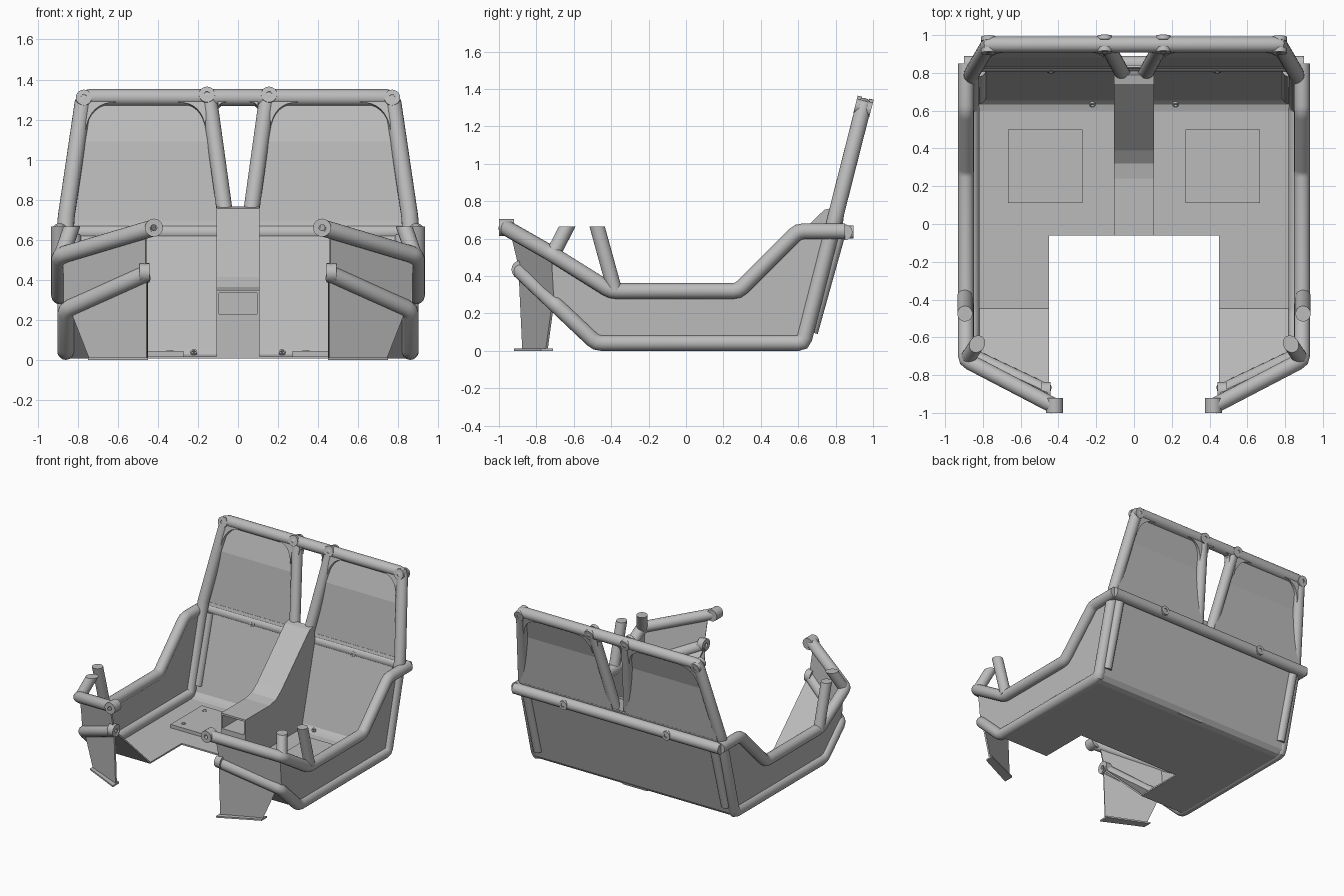
import bpy
import bmesh
import math
from mathutils import Matrix, Vector

cube = bpy.data.objects.get("Cube")
if cube:
    bpy.data.objects.remove(cube, do_unlink=True)

GREY = (0.5, 0.5, 0.5, 1)
metal = bpy.data.materials.new("grey_metal")
metal.use_nodes = True
metal.diffuse_color = GREY
metal.node_tree.nodes["Principled BSDF"].inputs["Base Color"].default_value = GREY
R = 0.042
round_parts = []


def make(name, bm, mirror=False, thick=0):
    bmesh.ops.recalc_face_normals(bm, faces=bm.faces)
    mesh = bpy.data.meshes.new(name)
    bm.to_mesh(mesh)
    bm.free()
    mesh.materials.append(metal)
    obj = bpy.data.objects.new(name, mesh)
    bpy.context.collection.objects.link(obj)
    if thick:
        mod = obj.modifiers.new("Thickness", 'SOLIDIFY')
        mod.thickness = thick
        mod.offset = 0
    if mirror:
        obj.modifiers.new("Mirror", 'MIRROR').use_mirror_merge = False
    return obj


def soften(points, cut):
    """Replace each bend by a short three-point bend."""
    out = [points[0]]
    for a, b, c in zip(points, points[1:], points[2:]):
        p = b + (a - b).normalized() * cut
        q = b + (c - b).normalized() * cut
        out += [p, (p + q) / 4 + b / 2, q]
    return out + [points[-1]]


def tube(name, path, radius=R, mirror=True, cut=0.03, end_normal=None, sides=20):
    """Mitred round tube swept along a path."""
    pts = soften([Vector(p) for p in path], cut)
    dirs = [(b - a).normalized() for a, b in zip(pts, pts[1:])]
    side = dirs[0].orthogonal().normalized()
    up = dirs[0].cross(side)
    angles = [math.tau * i / sides for i in range(sides)]
    ring = [pts[0] + (side * math.cos(t) + up * math.sin(t)) * radius for t in angles]
    bm = bmesh.new()
    rows = [[bm.verts.new(v) for v in ring]]
    for i, d in enumerate(dirs):
        p = pts[i + 1]
        if i + 1 < len(dirs):
            n = d + dirs[i + 1]
        else:
            n = Vector(end_normal) if end_normal else d
        ring = [v + d * ((p - v).dot(n) / d.dot(n)) for v in ring]
        rows.append([bm.verts.new(v) for v in ring])
    for a, b in zip(rows, rows[1:]):
        for i in range(sides):
            j = (i + 1) % sides
            bm.faces.new((a[i], a[j], b[j], b[i]))
    bm.faces.new(rows[0])
    bm.faces.new(rows[-1])
    obj = make(name, bm, mirror)
    round_parts.append(obj)
    return obj


def boss(name, centre, axis, radius=0.042, depth=0.03, hole=0.015):
    """Round boss with a blind hole on its outward face."""
    axis = Vector(axis).normalized()
    bm = bmesh.new()
    bmesh.ops.create_cone(bm, cap_ends=True, segments=20, radius1=radius,
                          radius2=radius, depth=depth)
    bm.faces.ensure_lookup_table()
    top = max(bm.faces, key=lambda f: f.calc_center_median().z)
    bmesh.ops.inset_region(bm, faces=[top], thickness=radius - hole)
    inner = bmesh.ops.extrude_discrete_faces(bm, faces=[top])["faces"][0]
    for v in inner.verts:
        v.co.z -= depth * 0.7
    rot = axis.to_track_quat('Z', 'Y').to_matrix().to_4x4()
    bmesh.ops.transform(bm, matrix=Matrix.Translation(centre) @ rot, verts=bm.verts)
    round_parts.append(make(name, bm, True))


def plate(name, polygons, thick=0.012, mirror=True):
    bm = bmesh.new()
    for poly in polygons:
        bm.faces.new([bm.verts.new(p) for p in poly])
    bmesh.ops.remove_doubles(bm, verts=bm.verts, dist=0.001)
    return make(name, bm, mirror, thick)


def block(name, profile, half_width, x=0, mirror=False):
    """Extrude a (y, z) profile along x."""
    bm = bmesh.new()
    face = bm.faces.new([bm.verts.new((x - half_width, y, z)) for y, z in profile])
    new = bmesh.ops.extrude_face_region(bm, geom=[face])["geom"]
    bmesh.ops.translate(bm, vec=(2 * half_width, 0, 0),
                        verts=[g for g in new if isinstance(g, bmesh.types.BMVert)])
    return make(name, bm, mirror)


def hoop_y(z):
    return 0.627 + 0.254 * (z - 0.04)


def on_hoop(x, z):
    return Vector((x, hoop_y(z), z))


# Main frame: front bar, sill, rear leg and roll hoop in one bent tube
half = [(0.46, -0.89, 0.43), (0.86, -0.7, 0.25), (0.86, -0.48, 0.042),
        (0.86, 0.627, 0.042), on_hoop(0.86, 0.7), on_hoop(0.77, 1.31)]
tube("main_frame", half + [(-p[0], p[1], p[2]) for p in reversed(half)], mirror=False)

# Upper side rails and the rear cross tube
tube("upper_rail", [(0.42, -0.965, 0.66), (0.89, -0.72, 0.52), (0.89, -0.4, 0.32),
                    (0.89, 0.28, 0.32), (0.89, 0.6, 0.64), (0.89, 0.85, 0.64)])
tube("rear_cross_tube", [(-0.9, 0.848, 0.635), (0.9, 0.848, 0.635)], mirror=False)

# Inner hoop uprights, pillar stubs and rear channels
tube("inner_upright", [on_hoop(0.055, 0.66), on_hoop(0.145, 1.31)], radius=0.04)
tube("front_pillar_stub", [(0.88, -0.71, 0.52), (0.83, -0.635, 0.665)],
     radius=0.04, end_normal=(0, 0, 1))
tube("rear_pillar_stub", [(0.895, -0.38, 0.32), (0.895, -0.475, 0.665)],
     radius=0.04, end_normal=(0, 0, 1))
tube("rear_channel", [(0.82, 0.67, 0.1), (0.82, 0.815, 0.62)], radius=0.036)

# Rounded gussets in the hoop corners
for name, x, z, dx, leg in (("outer_gusset", 0.74, 1.28, -0.13, 0.022),
                            ("inner_gusset", 0.18, 1.28, 0.12, -0.018),
                            ("centre_gusset", 0.108, 1.28, -0.05, -0.008)):
    drop = abs(dx) * 1.1
    a, b, c = on_hoop(x + dx, z), on_hoop(x, z), on_hoop(x + leg, z - drop)
    arc = [a * (1 - t) ** 2 + b * 2 * t * (1 - t) + c * t * t
           for t in [i / 8 for i in range(9)]]
    back = [on_hoop(x + leg * 1.2, z + 0.02), on_hoop(x + dx, z + 0.02)]
    plate(name, [arc + back], 0.06)

# Backrest panels with a slight bend
low = [(0.055, 0.835, 0.68), (0.86, 0.835, 0.68)]
mid = [(0.115, 0.885, 1.09), (0.8, 0.885, 1.09)]
high = [(0.14, 0.955, 1.3), (0.77, 0.955, 1.3)]
plate("backrest_panel", [low + mid[::-1], mid + high[::-1]], 0.008)

# Floor and rear wall
profile = [(-0.06, 0.012), (0.6, 0.012), (0.635, 0.022), (0.66, 0.05), (0.835, 0.69)]
plate("floor_and_rear_wall",
      [[(-0.85, *a), (0.85, *a), (0.85, *b), (-0.85, *b)]
       for a, b in zip(profile, profile[1:])], mirror=False)
plate("side_floor_and_footwell",
      [[(0.45, -0.06, 0.012), (0.85, -0.06, 0.012),
        (0.85, -0.45, 0.012), (0.45, -0.45, 0.012)],
       [(0.45, -0.45, 0.012), (0.85, -0.45, 0.012),
        (0.85, -0.69, 0.24), (0.45, -0.88, 0.42)]])

# Side and front skins between the rails
plate("side_skin", [[(0.865, y, z) for y, z in (
    (-0.7, 0.25), (-0.72, 0.52), (-0.4, 0.32), (0.28, 0.32), (0.6, 0.64),
    (0.784, 0.64), (0.63, 0.04), (-0.48, 0.04))]])
plate("front_skin", [[(0.46, -0.935, 0.64), (0.875, -0.715, 0.52),
                      (0.86, -0.7, 0.25), (0.46, -0.885, 0.43)]])

# Front support brackets with feet
plate("front_bracket", [[(0.455, -0.89, 0.43), (0.84, -0.71, 0.26),
                         (0.74, -0.745, 0.005), (0.455, -0.87, 0.005)]])
plate("bracket_foot", [[(0.45, -0.92, 0.006), (0.75, -0.775, 0.006),
                        (0.75, -0.71, 0.006), (0.45, -0.84, 0.006)]])

# Raised seat mounts and their fixing bosses
block("seat_mount", [(0.11, 0.01), (0.5, 0.01), (0.5, 0.045), (0.11, 0.045)],
      0.197, x=0.47, mirror=True)
for x, y in ((0.34, 0.175), (0.6, 0.175), (0.6, 0.44)):
    boss("seat_mount_hole", (x, y, 0.044), (0, 0, 1), 0.018, 0.008, 0.012)

# Central tunnel with an open front pocket
tunnel = block("centre_tunnel", [(-0.06, 0.01), (-0.06, 0.35), (0.24, 0.35),
                                 (0.32, 0.365), (0.39, 0.415), (0.74, 0.755),
                                 (0.79, 0.765), (0.81, 0.66), (0.64, 0.01)], 0.107)
cutter = block("pocket_cutter", [(-0.2, 0.23), (-0.2, 0.335), (0.3, 0.335),
                                 (0.3, 0.23)], 0.095)
cutter.hide_render = True
cut = tunnel.modifiers.new("Pocket", 'BOOLEAN')
cut.operation = 'DIFFERENCE'
cut.object = cutter
bpy.context.view_layer.objects.active = tunnel
bpy.ops.object.modifier_apply(modifier=cut.name)
bpy.data.objects.remove(cutter, do_unlink=True)

# Bosses on tube ends, hoop and cross tube
boss("upper_rail_end", (0.42, -0.96, 0.66), (0, -1, 0), 0.045, 0.08)
boss("front_bar_end", (0.468, -0.885, 0.435), (-1, 0, 0), 0.048, 0.05)
hoop_normal = Vector((0, -1, 0.254)).normalized()
for x, z in ((0.77, 1.3), (0.155, 1.315)):
    for sign in (1, -1):
        boss("hoop_boss", on_hoop(x, z) + hoop_normal * sign * 0.032,
             hoop_normal * sign, 0.04, 0.024)
boss("cross_tube_tab", (0.45, 0.875, 0.635), (0, 1, 0), 0.035, 0.04)
boss("rear_wall_bolt", (0.44, 0.812, 0.63), hoop_normal, 0.02, 0.02, 0.01)
boss("floor_bolt", (0.22, 0.635, 0.035), (0, -1, 1), 0.016, 0.02, 0.008)

# Smooth the round parts while keeping cut ends sharp
bpy.ops.object.select_all(action='DESELECT')
for obj in round_parts:
    obj.select_set(True)
bpy.context.view_layer.objects.active = round_parts[0]
bpy.ops.object.shade_smooth_by_angle(angle=math.radians(35))
